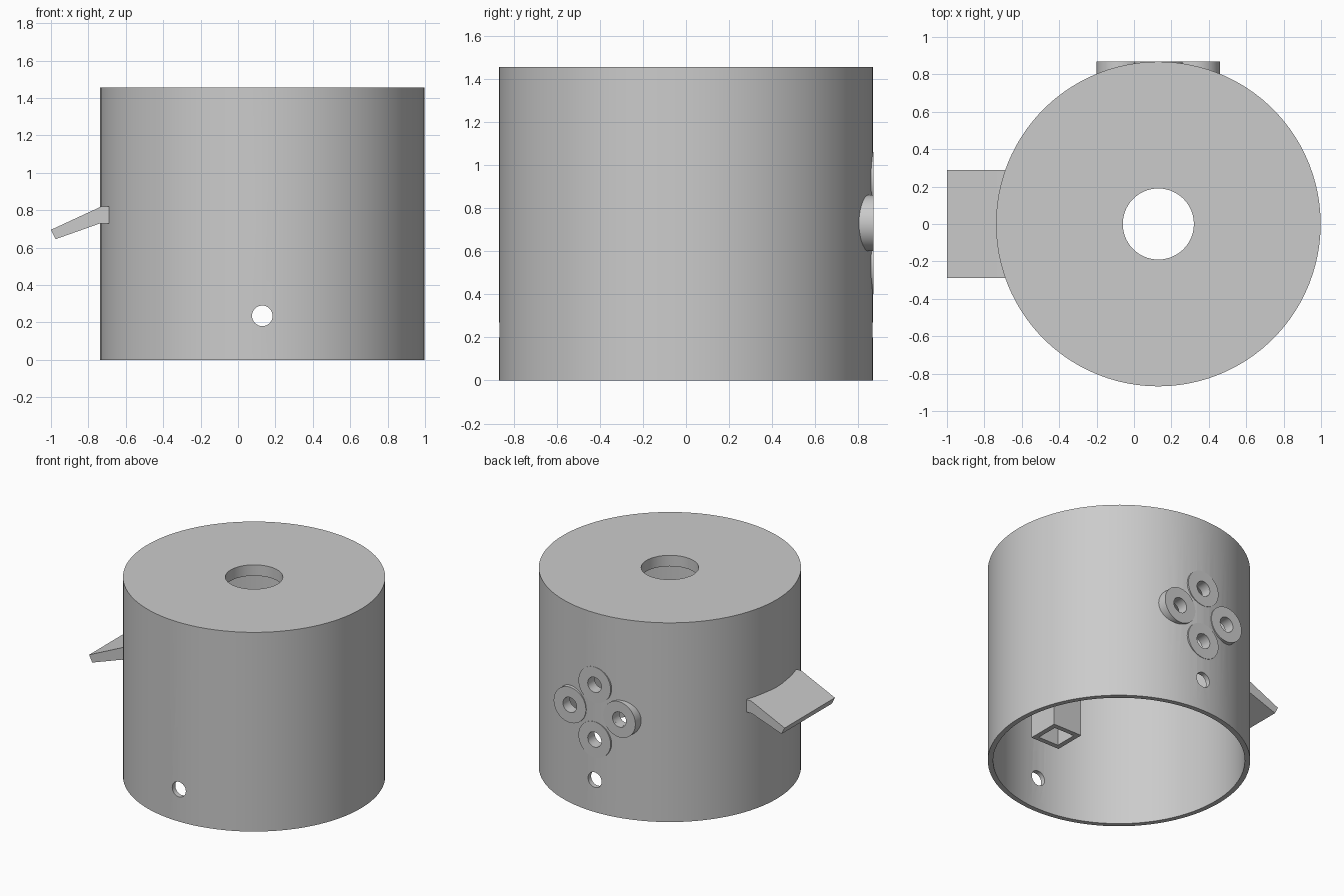
import bpy, bmesh, math
from mathutils import Matrix, Vector

if "Cube" in bpy.data.objects:
    bpy.data.objects.remove(bpy.data.objects["Cube"], do_unlink=True)

grey = bpy.data.materials.new("plain grey")
grey.use_nodes = True
grey.diffuse_color = (0.6, 0.6, 0.6, 1)
grey.node_tree.nodes["Principled BSDF"].inputs["Base Color"].default_value = grey.diffuse_color

CX, R, H = 0.13, 0.868, 1.455
WALL, ROOF = 0.035, 0.08
MID, HOLE = 0.73, 0.055
TO_BACK = Matrix.Rotation(-math.pi / 2, 4, "X")  # local z becomes +y


def finish(name, bm):
    bmesh.ops.recalc_face_normals(bm, faces=bm.faces)
    mesh = bpy.data.meshes.new(name)
    bm.to_mesh(mesh)
    bm.free()
    mesh.materials.append(grey)
    ob = bpy.data.objects.new(name, mesh)
    bpy.context.collection.objects.link(ob)
    return ob


def smooth(ob):
    bpy.ops.object.select_all(action="DESELECT")
    ob.select_set(True)
    bpy.context.view_layer.objects.active = ob
    bpy.ops.object.shade_smooth_by_angle(angle=math.radians(30))


def lathe(name, profile, steps, matrix):
    """Turn a closed (radius, height) profile into a ring-shaped solid."""
    bm = bmesh.new()
    rings = []
    for i in range(steps):
        a = math.tau * i / steps
        rings.append([bm.verts.new((r * math.cos(a), r * math.sin(a), z)) for r, z in profile])
    n = len(profile)
    for i in range(steps):
        a, b = rings[i], rings[(i + 1) % steps]
        for j in range(n):
            k = (j + 1) % n
            bm.faces.new((a[j], b[j], b[k], a[k]))
    bm.transform(matrix)
    return finish(name, bm)


def prism(name, outline, axis, start, end):
    """Extrude a flat outline of 3D points from start to end along an axis."""
    bm = bmesh.new()
    face = bm.faces.new([bm.verts.new(Vector(p) + axis * start) for p in outline])
    out = bmesh.ops.extrude_face_region(bm, geom=[face])["geom"]
    bmesh.ops.translate(bm, vec=axis * (end - start),
                        verts=[v for v in out if isinstance(v, bmesh.types.BMVert)])
    return finish(name, bm)


def cut_hole(target, x, z, y0, y1):
    bm = bmesh.new()
    bmesh.ops.create_cone(bm, cap_ends=True, segments=32, radius1=HOLE, radius2=HOLE, depth=y1 - y0)
    bm.transform(Matrix.Translation((x, (y0 + y1) / 2, z)) @ TO_BACK)
    cutter = finish("hole_cutter", bm)
    cutter.hide_render = True
    mod = target.modifiers.new("hole", "BOOLEAN")
    mod.operation, mod.solver, mod.object = "DIFFERENCE", "EXACT", cutter
    bpy.context.view_layer.objects.active = target
    bpy.ops.object.modifier_apply(modifier=mod.name)
    bpy.data.objects.remove(cutter, do_unlink=True)


# Hollow drum, open below, with a round opening in the roof
inner, opening = R - WALL, 0.19
drum = lathe("drum", [(opening, H), (R, H), (R, 0), (inner, 0), (inner, H - ROOF), (opening, H - ROOF)],
             100, Matrix.Translation((CX, 0, 0)))

# Cross-wise hole low in the front and back walls
cut_hole(drum, CX, 0.235, -1, 1)

# Four ring bosses on the back, each with a hole through the wall
for name, dx, dz in (("left", 1, 0), ("right", -1, 0), ("upper", 0, 1), ("lower", 0, -1)):
    x, z = CX + 0.2 * dx, MID + 0.2 * dz
    cut_hole(drum, x, z, 0.6, 1)
    boss = lathe(name + "_boss", [(HOLE, 0), (0.13, 0), (0.13, 0.08), (HOLE, 0.08)],
                 48, Matrix.Translation((x, 0.79, z)) @ TO_BACK)
    smooth(boss)
smooth(drum)

# Sloping side spout
prism("side_spout", [(-0.69, 0, 0.73), (-0.69, 0, 0.82), (-0.73, 0, 0.82), (-1, 0, 0.695),
                     (-0.975, 0, 0.645), (-0.735, 0, 0.73)], Vector((0, 1, 0)), -0.29, 0.29)

# Square tube hanging from the roof inside the front wall
tube = lathe("inner_square_tube", [(0.165, 0), (0.165, H - ROOF - 0.47), (0.115, H - ROOF - 0.47), (0.115, 0)],
             4, Matrix.Translation((CX, -0.645, 0.47)) @ Matrix.Rotation(math.pi / 4, 4, "Z"))
